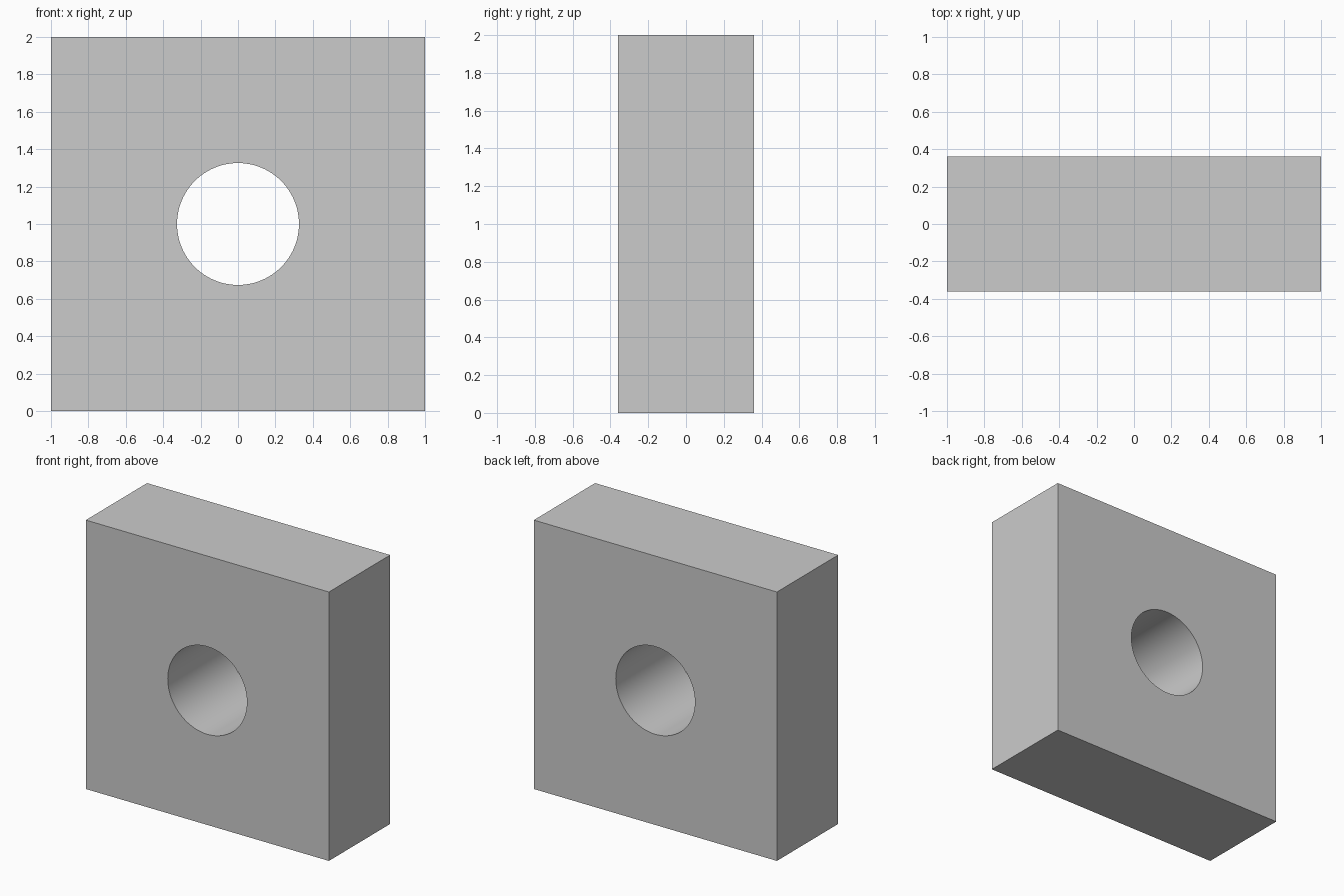
import bpy, math

if "Cube" in bpy.data.objects:
    bpy.data.objects.remove(bpy.data.objects["Cube"])

HALF_DEPTH = 0.36
HOLE_RADIUS = 0.326

# Hole cutter, running front to back
bpy.ops.mesh.primitive_cylinder_add(vertices=96, radius=HOLE_RADIUS, depth=2,
                                    location=(0, 0, 1), rotation=(math.pi / 2, 0, 0))
cutter = bpy.context.object
cutter.name = "hole_cutter"

# Square block
bpy.ops.mesh.primitive_cube_add(size=2, location=(0, 0, 1))
block = bpy.context.object
block.name = "block_with_hole"
block.scale.y = HALF_DEPTH
bpy.ops.object.transform_apply(location=False, rotation=False, scale=True)

# Round through hole
cut = block.modifiers.new("round_hole", 'BOOLEAN')
cut.operation = 'DIFFERENCE'
cut.solver = 'EXACT'
cut.object = cutter
bpy.ops.object.modifier_apply(modifier=cut.name)
bpy.data.objects.remove(cutter, do_unlink=True)

# Smooth bore, sharp edges
bpy.ops.object.shade_smooth_by_angle(angle=math.radians(30))
